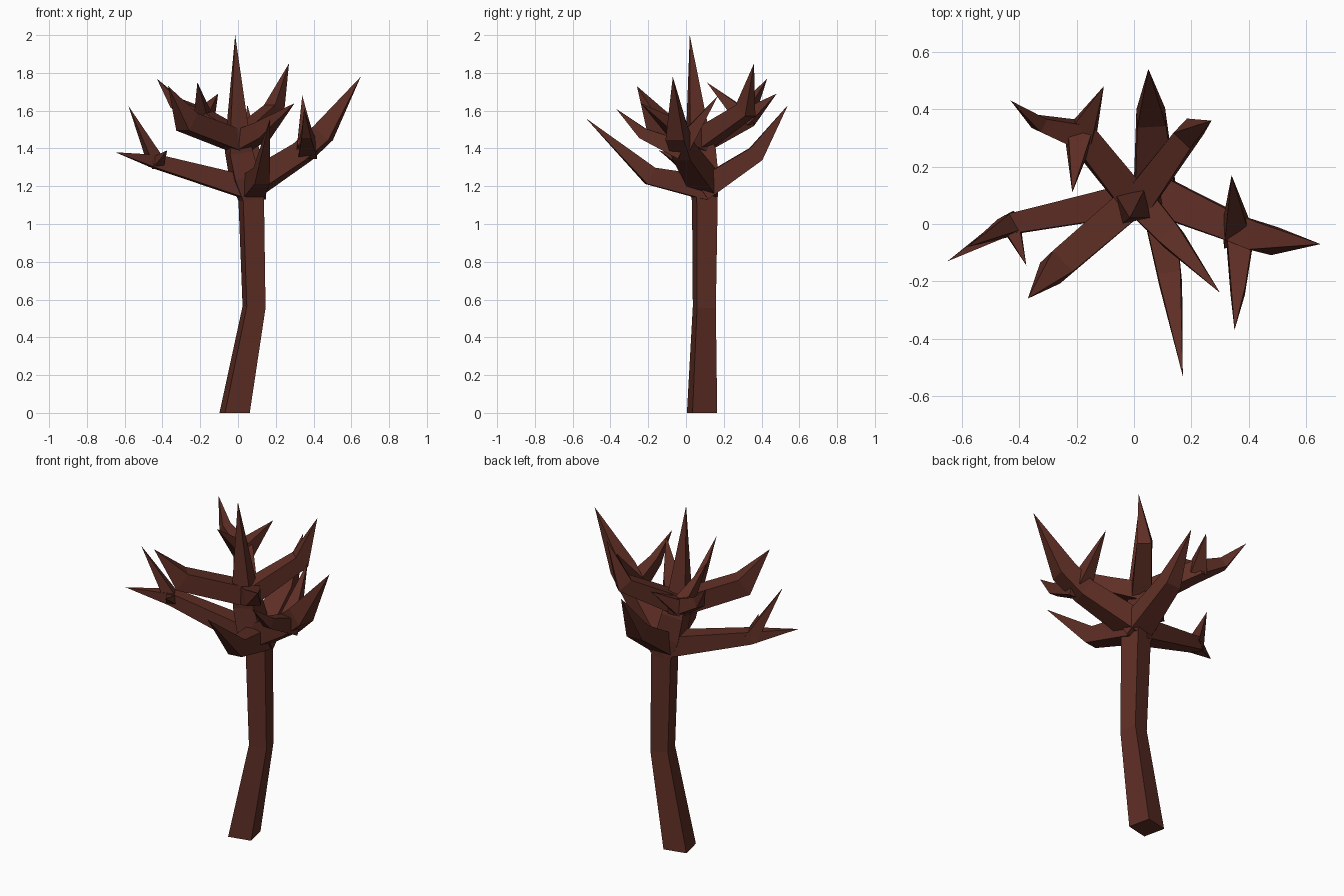
import bpy
from mathutils import Vector

bark = bpy.data.materials.new("dark brown bark")
bark.diffuse_color = (0.11, 0.027, 0.018, 1)


def limb(name, path, ref=None):
    """Square-section limb through (x, y, z, half width, half height); zero width makes a point."""
    pts = [Vector(p[:3]) for p in path]
    verts, faces, last = [], [], len(pts) - 1
    for i, (p, row) in enumerate(zip(pts, path)):
        w, h = row[3], row[-1]
        if w == 0:
            verts.append(p)
            continue
        t = Vector()
        if i < last:
            t += (pts[i + 1] - p).normalized()
        if i > 0:
            t += (p - pts[i - 1]).normalized()
        if ref:                       # trunk rings lie nearly level
            t = Vector((0, 0, 1)) if i == 0 else t.normalized()
            side = Vector(ref)
            side = (side - t * side.dot(t)).normalized()
        else:
            t.normalize()
            side = t.cross(Vector((0, 0, 1))).normalized()
        up = t.cross(side) if ref else side.cross(t)
        verts += [p + side * w * a + up * h * b
                  for a, b in ((-1, -1), (1, -1), (1, 1), (-1, 1))]
        if i > 0:
            k = 4 * i
            faces += [(k - 4 + j, k - 4 + (j + 1) % 4, k + (j + 1) % 4, k + j) for j in range(4)]
    faces.append((3, 2, 1, 0))
    if path[-1][3] == 0:
        k = len(verts) - 1
        faces += [(k - 4 + j, k - 4 + (j + 1) % 4, k) for j in range(4)]
    else:
        k = len(verts) - 4
        faces.append((k, k + 1, k + 2, k + 3))
    if not ref:                       # branch sections wind the other way
        faces = [f[::-1] for f in faces]
    me = bpy.data.meshes.new(name)
    me.from_pydata(verts, [], faces)
    me.materials.append(bark)
    ob = bpy.data.objects.new(name, me)
    bpy.context.collection.objects.link(ob)


# Trunk, bent low down, ending in a tall central spike
limb("trunk", [(-0.018, 0.085, 0, 0.067), (0.085, 0.097, 0.56, 0.051),
               (0.07, 0.10, 1.13, 0.057), (0.035, 0.09, 1.25, 0.068),
               (0.005, 0.085, 1.38, 0.062), (-0.002, 0.06, 1.5, 0.05),
               (-0.015, 0.02, 2.0, 0)], ref=(0.97, 0.22, 0))

# Lower whorl of branches
limb("left_branch", [(0.06, 0.10, 1.19, 0.06, 0.06), (-0.43, 0.0, 1.33, 0.036, 0.036),
                     (-0.65, -0.13, 1.38, 0)])
limb("right_branch", [(0.06, 0.11, 1.2, 0.07, 0.065), (0.34, -0.01, 1.38, 0.05, 0.055),
                      (0.45, -0.05, 1.48, 0.05, 0.055), (0.65, -0.07, 1.78, 0)])
limb("back_branch", [(0.075, 0.08, 1.18, 0.075, 0.06), (0.06, 0.37, 1.37, 0.05, 0.045),
                     (0.05, 0.54, 1.63, 0)])
limb("front_branch", [(0.075, 0.12, 1.19, 0.06, 0.065), (0.125, -0.19, 1.255, 0.04, 0.048),
                      (0.17, -0.53, 1.56, 0)])

# Upper whorl of branches
limb("upper_front_left_branch", [(0.02, 0.10, 1.43, 0.055, 0.055), (-0.27, -0.15, 1.54, 0.05, 0.055),
                                 (-0.37, -0.26, 1.73, 0)])
limb("upper_back_left_branch", [(0.02, 0.06, 1.43, 0.055, 0.055), (-0.185, 0.31, 1.56, 0.048, 0.045),
                                (-0.33, 0.35, 1.64, 0.025, 0.03), (-0.43, 0.43, 1.77, 0)])
limb("upper_back_right_branch", [(0.0, 0.06, 1.43, 0.055, 0.055), (0.19, 0.315, 1.6, 0.04, 0.045),
                                 (0.27, 0.36, 1.85, 0)])
limb("upper_front_right_branch", [(0.0, 0.10, 1.43, 0.055, 0.055), (0.13, -0.045, 1.495, 0.042, 0.045),
                                  (0.30, -0.24, 1.64, 0)])

# Side thorns: root, half width, tip
thorns = {
    "left_upright_thorn": ((-0.43, 0.0, 1.32), 0.036, (-0.58, -0.08, 1.625)),
    "left_small_thorn": ((-0.43, 0.0, 1.32), 0.032, (-0.375, -0.145, 1.39)),
    "right_back_thorn": ((0.36, -0.04, 1.39), 0.05, (0.34, 0.17, 1.68)),
    "upper_back_thorn": ((-0.18, 0.32, 1.56), 0.045, (-0.105, 0.48, 1.69)),
    "upper_inner_thorn": ((-0.19, 0.31, 1.56), 0.045, (-0.215, 0.11, 1.75)),
}
for name, (root, w, tip) in thorns.items():
    limb(name, [(*root, w), (*tip, 0)])
limb("right_front_thorn", [(0.37, -0.02, 1.39, 0.05), (0.362, -0.23, 1.48, 0.025, 0.03),
                           (0.35, -0.37, 1.61, 0)])
